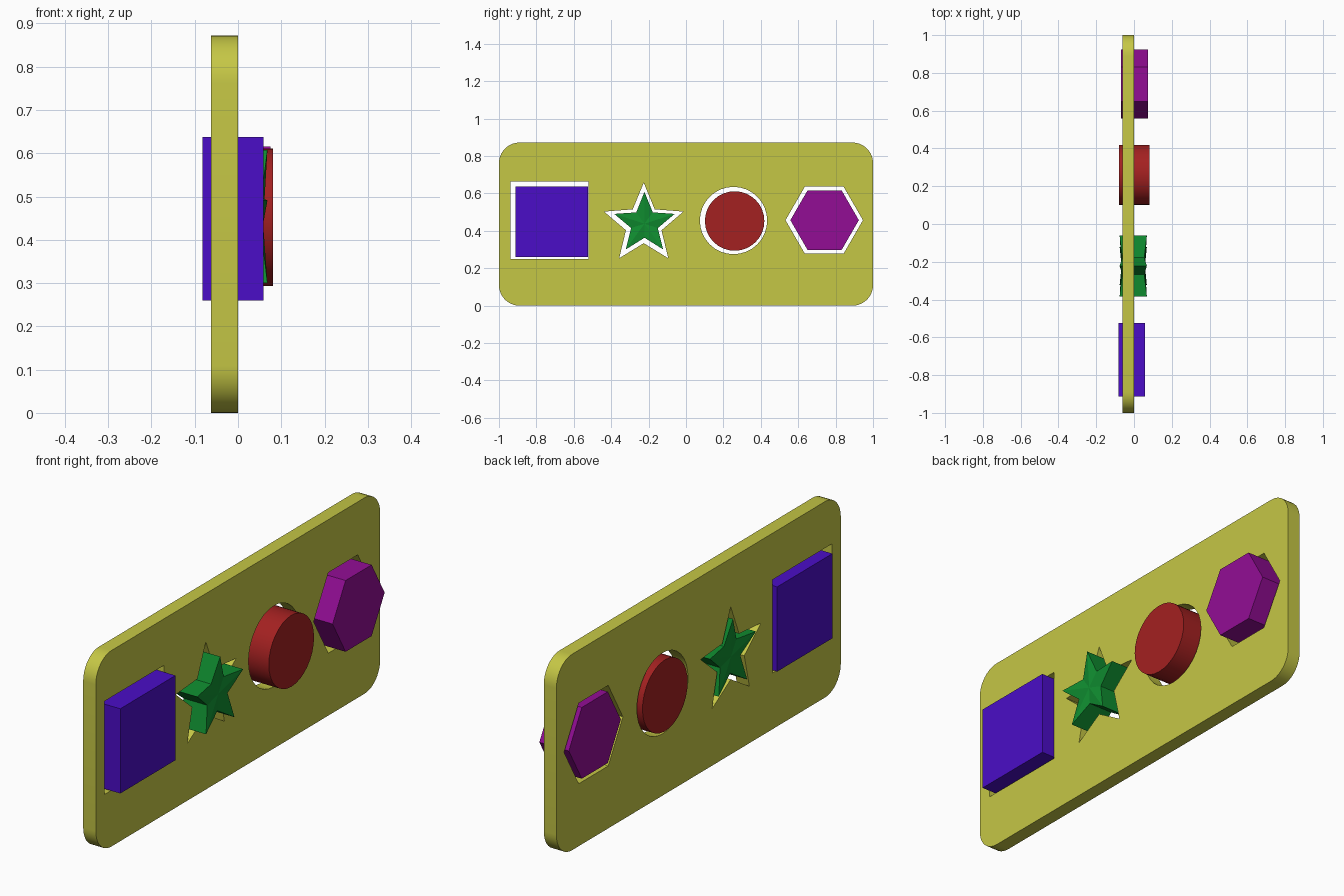
import bpy, bmesh
from math import sin, cos, pi, radians

if "Cube" in bpy.data.objects:
    bpy.data.objects.remove(bpy.data.objects["Cube"])


def material(name, rgb):
    m = bpy.data.materials.new(name)
    m.diffuse_color = (*rgb, 1)
    m.use_nodes = True
    m.node_tree.nodes["Principled BSDF"].inputs["Base Color"].default_value = m.diffuse_color
    return m


def ring(cy, cz, r, n, start=0.0, inner=None):
    """Polygon or (with an inner radius) star outline in the y-z plane."""
    count = n * 2 if inner else n
    pts = []
    for i in range(count):
        a = start + 2 * pi * i / count
        rad = inner if inner and i % 2 else r
        pts.append((cy + rad * cos(a), cz + rad * sin(a)))
    return pts


def rect(y0, y1, z0, z1):
    return [(y0, z0), (y1, z0), (y1, z1), (y0, z1)]


def rounded_rect(y0, y1, z0, z1, r, seg=10):
    pts = []
    corners = [(y1 - r, z1 - r), (y0 + r, z1 - r), (y0 + r, z0 + r), (y1 - r, z0 + r)]
    for k, (cy, cz) in enumerate(corners):
        for i in range(seg + 1):
            a = (k + i / seg) * pi / 2
            pts.append((cy + r * cos(a), cz + r * sin(a)))
    return pts


def finish(bm, name, mat, smooth=False):
    bmesh.ops.remove_doubles(bm, verts=bm.verts, dist=1e-5)
    bmesh.ops.recalc_face_normals(bm, faces=bm.faces)
    me = bpy.data.meshes.new(name)
    bm.to_mesh(me)
    bm.free()
    me.materials.append(mat)
    ob = bpy.data.objects.new(name, me)
    bpy.context.collection.objects.link(ob)
    if smooth:
        bpy.ops.object.select_all(action='DESELECT')
        ob.select_set(True)
        bpy.context.view_layer.objects.active = ob
        bpy.ops.object.shade_smooth_by_angle(angle=radians(30))
    return ob


def plate(name, outlines, x0, x1, mat):
    """Fill a 2D curve with holes, thicken it and stand it upright."""
    cu = bpy.data.curves.new(name + "_profile", 'CURVE')
    cu.dimensions = '2D'
    cu.fill_mode = 'BOTH'
    cu.extrude = (x1 - x0) / 2
    for pts in outlines:
        sp = cu.splines.new('POLY')
        sp.points.add(len(pts) - 1)
        for p, (y, z) in zip(sp.points, pts):
            p.co = (y, z, 0, 1)
        sp.use_cyclic_u = True
    tmp = bpy.data.objects.new(name + "_profile", cu)
    bpy.context.collection.objects.link(tmp)
    dg = bpy.context.evaluated_depsgraph_get()
    me = bpy.data.meshes.new_from_object(tmp.evaluated_get(dg))
    bpy.data.objects.remove(tmp)
    bm = bmesh.new()
    bm.from_mesh(me)
    for v in bm.verts:
        y, z, d = v.co
        v.co = (d + (x0 + x1) / 2, y, z)
    return finish(bm, name, mat, True)


def block(name, pts, x0, x1, mat, smooth=False):
    bm = bmesh.new()
    a = [bm.verts.new((x0, y, z)) for y, z in pts]
    b = [bm.verts.new((x1, y, z)) for y, z in pts]
    bm.faces.new(a)
    bm.faces.new(b)
    n = len(pts)
    for i in range(n):
        j = (i + 1) % n
        bm.faces.new((a[i], a[j], b[j], b[i]))
    return finish(bm, name, mat, smooth)


def star_block(name, pts, centre, xm, half, notch, hub, mat):
    """Star whose notches and centre are slightly thinner than its tips."""
    bm = bmesh.new()
    rows = []
    n = len(pts)
    for s in (-1, 1):
        row = [bm.verts.new((xm + s * (notch if i % 2 else half), y, z))
               for i, (y, z) in enumerate(pts)]
        c = bm.verts.new((xm + s * hub, *centre))
        for i in range(n):
            bm.faces.new((row[i], row[(i + 1) % n], c))
        rows.append(row)
    a, b = rows
    for i in range(n):
        j = (i + 1) % n
        bm.faces.new((a[i], a[j], b[j], b[i]))
    return finish(bm, name, mat)


yellow = material("yellow", (0.56, 0.57, 0.06))
blue = material("blue", (0.07, 0.004, 0.57))
green = material("green", (0.005, 0.27, 0.03))
red = material("red", (0.37, 0.015, 0.015))
purple = material("purple", (0.29, 0.004, 0.3))

# Board with four through holes
plate("board", [
    rounded_rect(-1, 1, 0, 0.872, 0.11),
    rect(-0.937, -0.52, 0.25, 0.665),
    ring(-0.226, 0.434, 0.223, 5, pi / 2, 0.1),
    ring(0.254, 0.455, 0.18, 32),
    ring(0.739, 0.457, 0.207, 6),
], -0.062, 0.0, yellow)

# Loose pieces sitting in the holes
block("square_piece", rect(-0.912, -0.524, 0.26, 0.637), -0.082, 0.059, blue)
star_block("star_piece", ring(-0.222, 0.438, 0.17, 5, pi / 2, 0.075),
           (-0.222, 0.438), -0.004, 0.072, 0.058, 0.062, green)
block("round_piece", ring(0.26, 0.4525, 0.159, 32), -0.079, 0.081, red, True)
block("hexagon_piece", ring(0.741, 0.457, 0.183, 6), -0.07, 0.075, purple)
